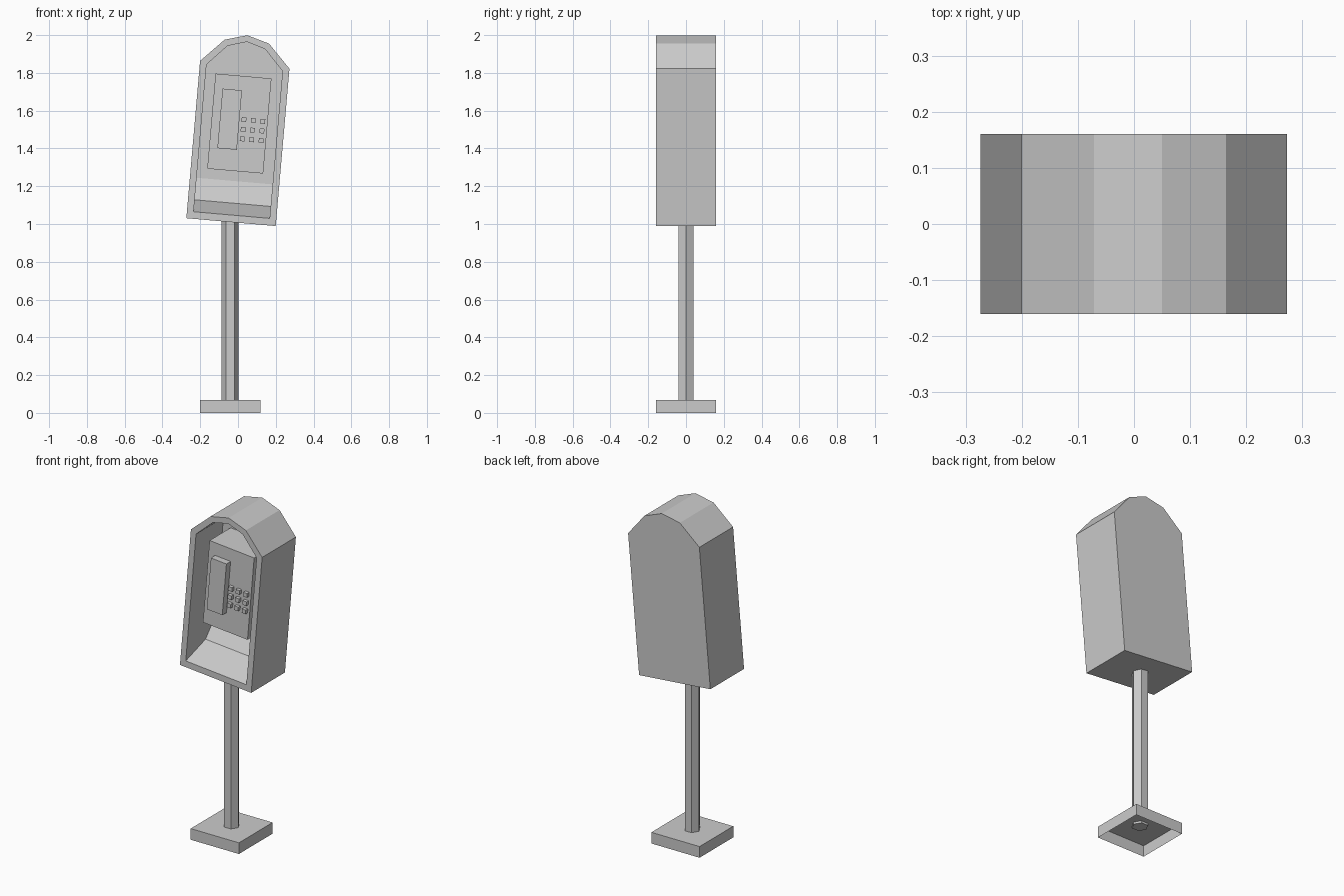
import bpy, bmesh
from math import radians
from mathutils import Matrix

if "Cube" in bpy.data.objects:
    bpy.data.objects.remove(bpy.data.objects["Cube"])

# The booth head leans 5 degrees; its parts are built in this tilted frame
HEAD = Matrix.Translation((-0.037, 0, 1.01)) @ Matrix.Rotation(radians(5), 4, 'Y')


def finish(name, bm, matrix=Matrix(), fix_normals=True):
    if fix_normals:
        bmesh.ops.recalc_face_normals(bm, faces=bm.faces)
    mesh = bpy.data.meshes.new(name)
    bm.to_mesh(mesh)
    bm.free()
    obj = bpy.data.objects.new(name, mesh)
    obj.matrix_world = matrix
    bpy.context.collection.objects.link(obj)
    return obj


def box(name, x0, x1, y0, y1, z0, z1, matrix=Matrix(), open_bottom=False):
    bm = bmesh.new()
    bmesh.ops.create_cube(bm, size=1)
    bmesh.ops.scale(bm, vec=(x1 - x0, y1 - y0, z1 - z0), verts=bm.verts)
    bmesh.ops.translate(bm, vec=((x0 + x1) / 2, (y0 + y1) / 2, (z0 + z1) / 2), verts=bm.verts)
    if open_bottom:
        bm.normal_update()
        low = [f for f in bm.faces if f.normal.z < -0.9]
        bmesh.ops.delete(bm, geom=low, context='FACES_ONLY')
    return finish(name, bm, matrix, not open_bottom)


def arch(w, bottom, side, w2, shoulder, top):
    """Hood outline: bottom left, up over the arch, to bottom right."""
    return [(-w, bottom), (-w, side), (-w2, shoulder), (0, top),
            (w2, shoulder), (w, side), (w, bottom)]


# Hood: closed arched shell with a recess and a scooped shelf at its bottom
bm = bmesh.new()


def ring(points, y):
    return [bm.verts.new((x, y, z)) for x, z in points]


def bridge(a, b, closed=True):
    for i in range(len(a) if closed else len(a) - 1):
        j = (i + 1) % len(a)
        bm.faces.new((a[i], a[j], b[j], b[i]))


outer = arch(0.2375, 0, 0.836, 0.118, 0.959, 0.993)
inner = arch(0.202, 0.0375, 0.82, 0.10, 0.928, 0.958)
back_wall = arch(0.202, 0.218, 0.82, 0.10, 0.928, 0.958)
front, rear = ring(outer, -0.16), ring(outer, 0.16)
rim, deep = ring(inner, -0.16), ring(back_wall, 0.10)
crease = ring([(-0.202, 0.101), (0.202, 0.101)], 0.02)
bridge(front, rear)
bridge(front, rim)
bm.faces.new(rear)
bm.faces.new(deep)
bridge(rim[1:6], deep[1:6], closed=False)
for end, c in ((0, 0), (6, 1)):
    top = 1 if end == 0 else 5
    bm.faces.new((rim[end], crease[c], deep[end], deep[top], rim[top]))
bm.faces.new((rim[0], rim[6], crease[1], crease[0]))
bm.faces.new((crease[0], crease[1], deep[6], deep[0]))
finish("hood", bm, HEAD)

# Phone body and handset
box("phone_body", -0.15, 0.147, -0.10, 0.10, 0.271, 0.776, HEAD)
box("handset", -0.106, -0.003, -0.14, -0.10, 0.384, 0.70, HEAD)

# Keypad buttons
for row in range(3):
    for col in range(3):
        u, v = 0.071 + (col - 1) * 0.05, 0.495 + (row - 1) * 0.051
        box(f"button_{row}_{col}", u - 0.0125, u + 0.0125, -0.12, -0.10,
            v - 0.0125, v + 0.0125, HEAD)

# Hexagonal post
bm = bmesh.new()
bmesh.ops.create_cone(bm, cap_ends=True, segments=6, radius1=0.045, radius2=0.045, depth=0.97,
                      matrix=Matrix.Translation((-0.042, 0, 0.54)) @ Matrix.Rotation(radians(30), 4, 'Z'))
# turn so that a flat side faces the front
xs = max(v.co.x for v in bm.verts) + 0.042
if xs < 0.044:
    bmesh.ops.rotate(bm, cent=(-0.042, 0, 0), matrix=Matrix.Rotation(radians(30), 3, 'Z'), verts=bm.verts)
finish("post", bm)

# Hollow foot plate
box("base", -0.202, 0.118, -0.16, 0.16, 0, 0.067, open_bottom=True)
